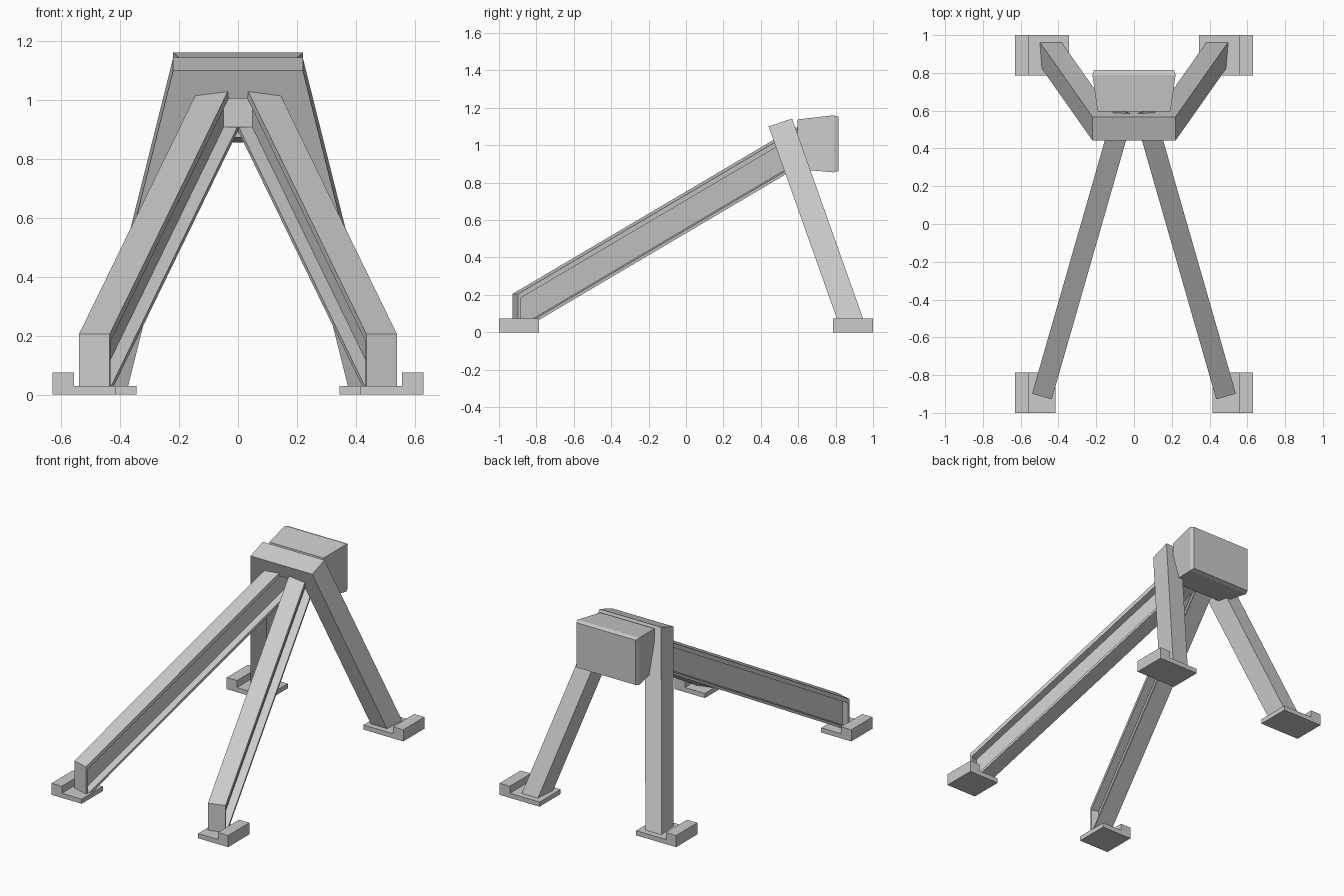
import bpy, bmesh
from mathutils import Vector

if "Cube" in bpy.data.objects:
    bpy.data.objects.remove(bpy.data.objects["Cube"])


def loft(bm, rings):
    """Skin equal-length rings of points and cap both ends."""
    rs = [[bm.verts.new(p) for p in r] for r in rings]
    n = len(rs[0])
    for a, b in zip(rs, rs[1:]):
        for i in range(n):
            j = (i + 1) % n
            bm.faces.new((a[i], a[j], b[j], b[i]))
    bm.faces.new(rs[0][::-1])
    bm.faces.new(rs[-1])


def finish(name, bm, mirror=False):
    bmesh.ops.recalc_face_normals(bm, faces=bm.faces)
    me = bpy.data.meshes.new(name)
    bm.to_mesh(me)
    bm.free()
    ob = bpy.data.objects.new(name, me)
    bpy.context.collection.objects.link(ob)
    if mirror:
        m = ob.modifiers.new("Mirror", 'MIRROR')
        m.use_axis = (True, False, False)
        m.use_mirror_merge = False
    return ob


# Feet: stepped plates with a raised outer block
def foot(name, x0, y0, y1):
    prof = [(x0, 0), (0.63, 0), (0.63, 0.075), (0.557, 0.075), (0.557, 0.03), (x0, 0.03)]
    bm = bmesh.new()
    loft(bm, [[(x, y, z) for x, z in prof] for y in (y0, y1)])
    finish(name, bm, True)


foot("front_foot", 0.415, -1.0, -0.785)
foot("back_foot", 0.345, 0.785, 1.0)

# Front legs: sloping I-beams with a closed lower end
side = Vector((0.961, 0.276, 0))
axis = Vector((-0.276, 0.961, 0.567))
start = Vector((0.4875, -0.913, 0.0))
W, H, WEB, TOP, BOT = 0.054, 0.205, 0.006, 0.03, 0.018
i_prof = [(-W, 0), (W, 0), (W, BOT), (WEB, BOT), (WEB, H - TOP), (W, H - TOP),
          (W, H), (-W, H), (-W, H - TOP), (-WEB, H - TOP), (-WEB, BOT), (-W, BOT)]
box_prof = [(-W, 0), (W, 0), (W, H), (-W, H)]


def section(prof, t):
    return [start + axis * t + side * s + Vector((0, 0, z)) for s, z in prof]


bm = bmesh.new()
loft(bm, [section(i_prof, 0.014), section(i_prof, 1.57)])
loft(bm, [section(box_prof, 0), section(box_prof, 0.014)])
finish("front_leg", bm, True)


# Rear frame: leaning trapezoid arch
def arch(y_top, z_top):
    def pt(inset, z, sgn):
        x = 0.22 + 0.25 * (z_top - z) - inset
        return (sgn * x, y_top + 0.355 * (z_top - z), z)
    zu, zb = z_top - 0.095, 0.01
    right = [pt(0, z_top, 1), pt(0, zb, 1), pt(0.115, zb, 1), pt(0.115, zu, 1)]
    return right + [(-x, y, z) for x, y, z in reversed(right)]


bm = bmesh.new()
loft(bm, [arch(0.442, 1.10), arch(0.567, 1.143)])
finish("rear_frame", bm)

# Head block: flared box with a bevelled back face
bm = bmesh.new()
loft(bm, [[(-x, y, z0), (x, y, z0), (x, y, z1), (-x, y, z1)] for x, y, z0, z1 in
          ((0.193, 0.595, 0.873, 1.138), (0.22, 0.79, 0.855, 1.16), (0.212, 0.815, 0.863, 1.152))])
finish("head_block", bm)
